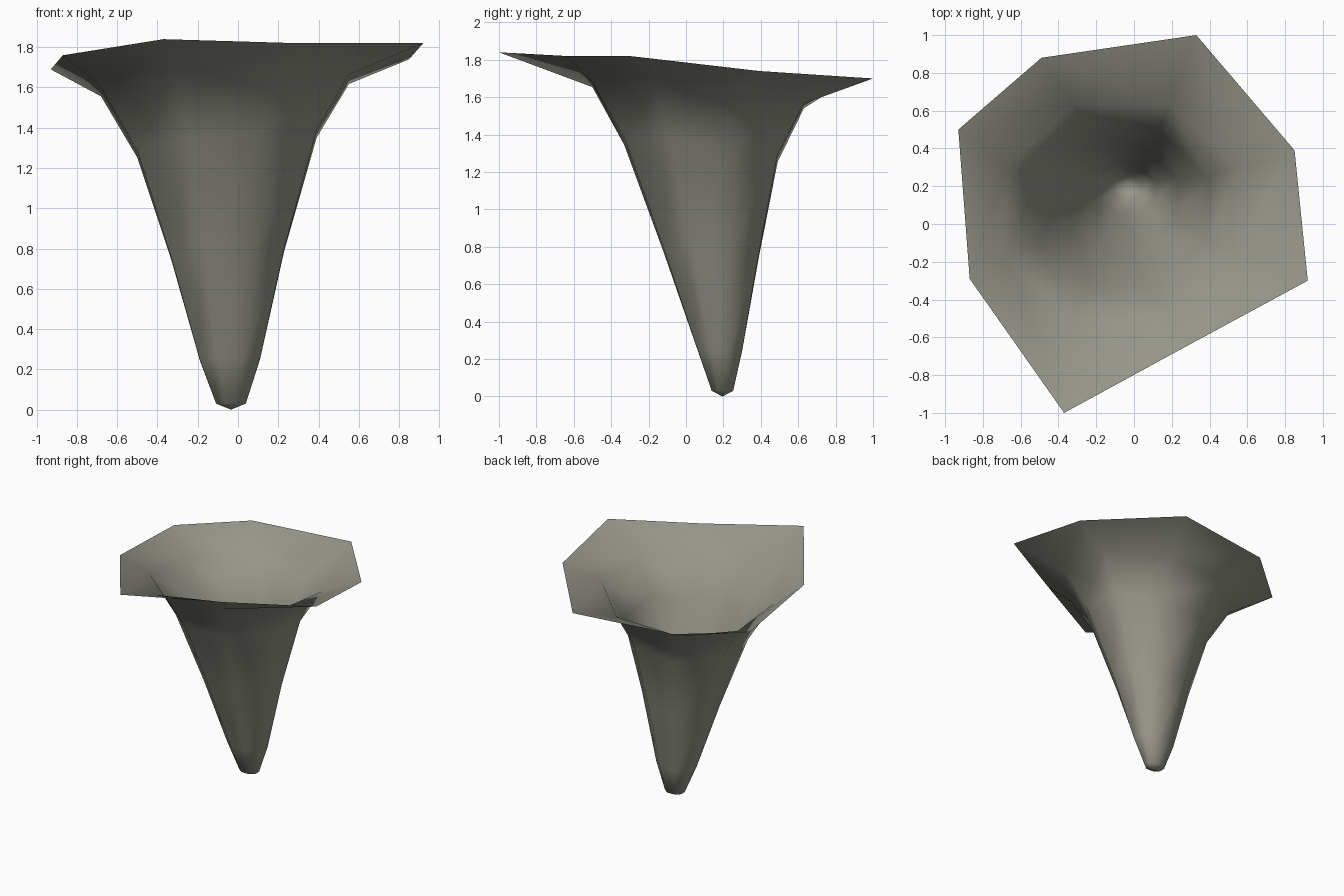
import bpy, bmesh
from math import cos, sin, radians

cube = bpy.data.objects.get("Cube")
if cube:
    bpy.data.objects.remove(cube, do_unlink=True)

SIDES = 8

# Tilted oval rings of the stem: centre x, y, z, radius x, radius y, slope x, slope y
RINGS = [
    (-0.035, 0.195, 0.03, 0.08, 0.062, 0, 0),
    (-0.04, 0.18, 0.25, 0.162, 0.13, 0.02, -0.04),
    (-0.05, 0.135, 0.77, 0.303, 0.276, 0.09, -0.05),
    (-0.055, 0.08, 1.32, 0.482, 0.444, 0.11, -0.11),
    (-0.065, 0.065, 1.61, 0.666, 0.612, 0.05, -0.1),
]
# Irregular lip, counter-clockwise from the left side
RIM = [(0.85, 0.39, 1.74), (0.33, 1.0, 1.7), (-0.49, 0.88, 1.7), (-0.93, 0.5, 1.69),
       (-0.87, -0.29, 1.76), (-0.37, -1.0, 1.84), (0.3, -0.635, 1.82), (0.92, -0.3, 1.82)]


def ring_points(cx, cy, cz, rx, ry, sx, sy):
    for i in range(SIDES):
        a = radians(360 * (i + 0.5) / SIDES)
        dx, dy = rx * cos(a), ry * sin(a)
        yield cx + dx, cy + dy, cz + sx * dx + sy * dy


bm = bmesh.new()
loops = [[bm.verts.new(p) for p in ring_points(*r)] for r in RINGS]
loops.append([bm.verts.new(p) for p in RIM])

# Pointed tip, then the walls between neighbouring rings
tip = bm.verts.new((-0.035, 0.195, 0))
for i in range(SIDES):
    j = (i + 1) % SIDES
    bm.faces.new((tip, loops[0][j], loops[0][i]))
    for low, high in zip(loops, loops[1:]):
        bm.faces.new((low[i], low[j], high[j], high[i]))
for f in bm.faces:
    f.smooth = True

mesh = bpy.data.meshes.new("funnel")
bm.to_mesh(mesh)
bm.free()
funnel = bpy.data.objects.new("funnel", mesh)
bpy.context.collection.objects.link(funnel)

# Single grey-olive colour
mat = bpy.data.materials.new("grey_olive")
mat.use_nodes = True
colour = (0.3, 0.3, 0.25, 1)
mat.diffuse_color = colour
mat.node_tree.nodes["Principled BSDF"].inputs["Base Color"].default_value = colour
mesh.materials.append(mat)
